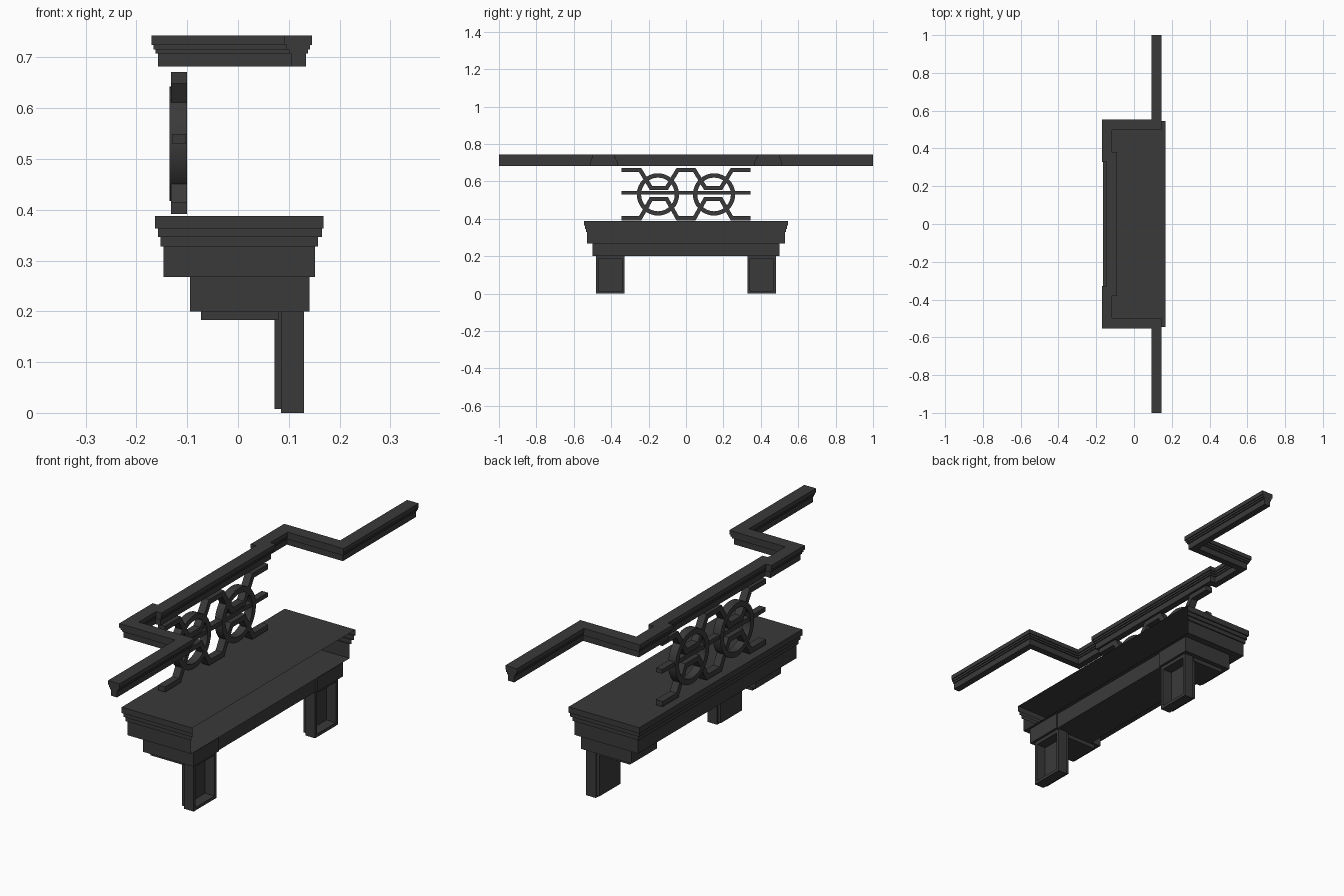
import bpy, bmesh, math
from mathutils import Vector

if "Cube" in bpy.data.objects:
    bpy.data.objects.remove(bpy.data.objects["Cube"], do_unlink=True)

# Single dark iron-grey material
iron = bpy.data.materials.new("dark_grey")
iron.use_nodes = True
iron.diffuse_color = (0.042, 0.042, 0.042, 1)
iron.node_tree.nodes["Principled BSDF"].inputs["Base Color"].default_value = iron.diffuse_color


def finish(name, bm, closed=True):
    if closed:
        bmesh.ops.recalc_face_normals(bm, faces=bm.faces)
    mesh = bpy.data.meshes.new(name)
    bm.to_mesh(mesh)
    bm.free()
    mesh.materials.append(iron)
    obj = bpy.data.objects.new(name, mesh)
    bpy.context.collection.objects.link(obj)
    return obj


def add_box(bm, xs, ys, zs):
    v = bmesh.ops.create_cube(bm, size=1)["verts"]
    for p in v:
        p.co = Vector([(a + b) / 2 + c * (b - a) for (a, b), c in zip((xs, ys, zs), p.co)])


def sweep(bm, path, section, flat):
    """Sweep (side, height) section along a 2D path with mitred corners."""
    pts = [Vector(p) for p in path]
    rings = []
    for i, p in enumerate(pts):
        a = (p - pts[i - 1]).normalized() if i else None
        b = (pts[i + 1] - p).normalized() if i < len(pts) - 1 else None
        a, b = a or b, b or a
        na, nb = Vector((-a.y, a.x)), Vector((-b.y, b.x))
        miter = (na + nb) / (1 + na.dot(nb))
        rings.append([bm.verts.new(flat(p + miter * s, h)) for s, h in section])
    n = len(section)
    for r, q in zip(rings, rings[1:]):
        for j in range(n):
            bm.faces.new((r[j], r[(j + 1) % n], q[(j + 1) % n], q[j]))
    bm.faces.new(rings[0])
    bm.faces.new(rings[-1])


# Crown moulding: stepped section running along the wall and round the breast
half = [(.0145, .682), (.0145, .708), (.019, .708), (.019, .716),
        (.023, .716), (.023, .725), (.027, .725), (.027, .743)]
section = half + [(-s, h) for s, h in reversed(half)]
run = [(.119, -1), (.119, -.525), (-.143, -.525), (-.143, -.355), (-.118, -.355)]
run += [(x, -y) for x, y in reversed(run)]
bm = bmesh.new()
sweep(bm, run, section, lambda p, h: (p.x, p.y, h))
finish("crown_moulding", bm)

# Mantel shelf: stepped shell, open toward the wall
levels = [(-.147, .152, .53, .268, .328), (-.153, .158, .535, .328, .346),
          (-.158, .165, .54, .346, .363), (-.163, .168, .545, .363, .388)]
bm = bmesh.new()
rings = []
for front, back, w, low, high in levels:
    for z in (low, high):
        rings.append([bm.verts.new((x, y, z)) for x, y in
                      ((back, -w), (front, -w), (front, w), (back, w))])
for r, q in zip(rings, rings[1:]):
    for j in range(3):
        bm.faces.new((r[j + 1], r[j], q[j], q[j + 1]))
bm.faces.new(rings[0])
bm.faces.new(rings[-1][::-1])
finish("mantel_shelf", bm, closed=False)

# Lintel between the corbels
bm = bmesh.new()
add_box(bm, (-.05, .135), (-.33, .33), (.2, .268))
finish("lintel", bm)

for name, s in (("left", 1), ("right", -1)):
    def span(a, b):
        return tuple(sorted((s * a, s * b)))

    # Corbel block with a small step beneath it
    bm = bmesh.new()
    add_box(bm, (-.095, .141), span(.33, .5), (.2, .268))
    add_box(bm, (-.073, .08), span(.34, .48), (.183, .2))
    finish(name + "_corbel", bm)

    # Leg: thin panel with a deep open frame on the wall side
    bm = bmesh.new()
    add_box(bm, (.072, .086), span(.335, .477), (.008, .2))
    rim = (.085, .13)
    add_box(bm, rim, span(.33, .343), (0, .2))
    add_box(bm, rim, span(.469, .482), (0, .2))
    add_box(bm, rim, span(.343, .469), (0, .013))
    add_box(bm, rim, span(.343, .469), (.185, .2))
    finish(name + "_leg", bm)

# Ornament strips: upper and lower zigzag bands plus the middle bar
def strip(name, path, half_width, x0, x1):
    bm = bmesh.new()
    w = half_width
    sweep(bm, path, [(-w, x0), (w, x0), (w, x1), (-w, x1)], lambda p, h: (h, p.x, p.y))
    finish(name, bm)


def zigzag(outer, inner):
    side = [(-.345, outer), (-.245, outer), (-.187, inner), (-.103, inner), (-.045, outer)]
    return side + [(-y, z) for y, z in reversed(side)]


strip("upper_band", zigzag(.66, .565), .011, -.132, -.1)
strip("lower_band", zigzag(.403, .505), .011, -.132, -.1)
strip("middle_bar", [(-.345, .54), (.345, .54)], .009, -.13, -.102)

# Ornament rings
for name, y in (("left_ring", .15), ("right_ring", -.15)):
    bm = bmesh.new()
    n = 32
    loops = []
    for k in range(n):
        a = 2 * math.pi * k / n
        loops.append([bm.verts.new((x, y + r * math.cos(a), .53 + r * math.sin(a)))
                      for r, x in ((.113, -.135), (.113, -.1), (.09, -.1), (.09, -.135))])
    for k in range(n):
        r, q = loops[k], loops[(k + 1) % n]
        for j in range(4):
            bm.faces.new((r[j], r[(j + 1) % 4], q[(j + 1) % 4], q[j]))
    ring = finish(name, bm)
    bpy.ops.object.select_all(action="DESELECT")
    ring.select_set(True)
    bpy.context.view_layer.objects.active = ring
    bpy.ops.object.shade_smooth_by_angle()
